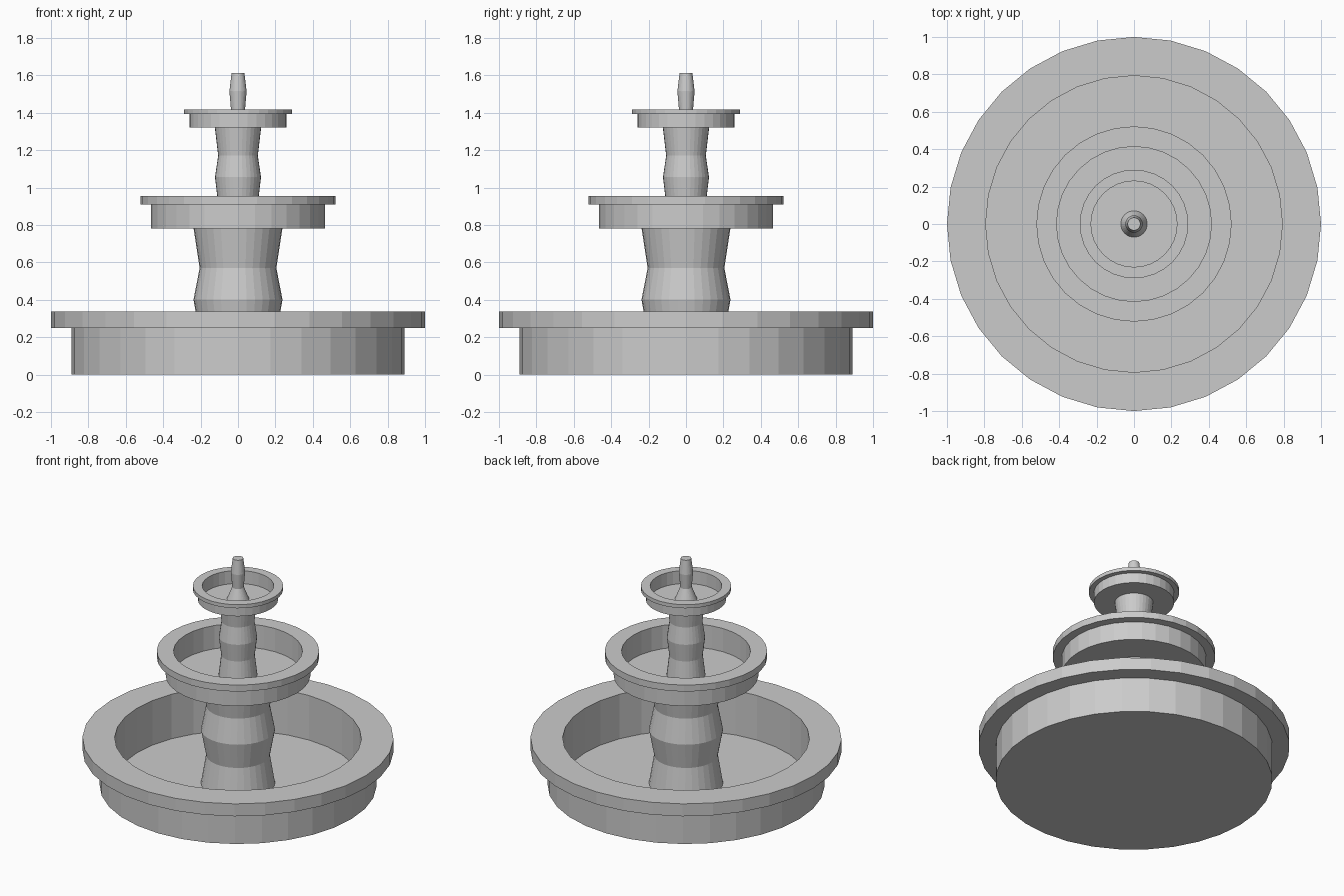
import bpy, bmesh, math

if "Cube" in bpy.data.objects:
    bpy.data.objects.remove(bpy.data.objects["Cube"])

SIDES = 32

def lathe(name, profile):
    """Revolve (radius, z) points around z; both ends are capped."""
    bm = bmesh.new()
    rings = []
    for r, z in profile:
        rings.append([bm.verts.new((r * math.cos(2 * math.pi * i / SIDES),
                                    r * math.sin(2 * math.pi * i / SIDES), z))
                      for i in range(SIDES)])
    for a, b in zip(rings, rings[1:]):
        for i in range(SIDES):
            j = (i + 1) % SIDES
            bm.faces.new((a[i], a[j], b[j], b[i]))
    bm.faces.new(rings[0][::-1])
    bm.faces.new(rings[-1])
    bmesh.ops.recalc_face_normals(bm, faces=bm.faces)
    me = bpy.data.meshes.new(name)
    bm.to_mesh(me)
    bm.free()
    ob = bpy.data.objects.new(name, me)
    bpy.context.collection.objects.link(ob)
    return ob

# Basins: one shared profile, scaled for each tier
basin = [(0.89, 0), (0.89, 0.248), (1.0, 0.248), (1.0, 0.336),
         (0.793, 0.336), (0.793, 0.02)]
for name, s, z0 in (("lower_basin", 1.0, 0.0),
                    ("middle_basin", 0.522, 0.78),
                    ("upper_basin", 0.29, 1.32)):
    lathe(name, [(r * s, z0 + z * s) for r, z in basin])

# Pedestals: waisted columns rising from each basin floor
lathe("lower_pedestal", [(0.24, 0.01), (0.205, 0.22), (0.238, 0.40),
                         (0.205, 0.57), (0.238, 0.785)])
lathe("middle_pedestal", [(0.125, 0.785), (0.108, 0.93), (0.123, 1.055),
                          (0.106, 1.17), (0.124, 1.323)])

# Spout on top
lathe("spout", [(0.072, 1.322), (0.037, 1.41), (0.046, 1.515), (0.034, 1.613)])
